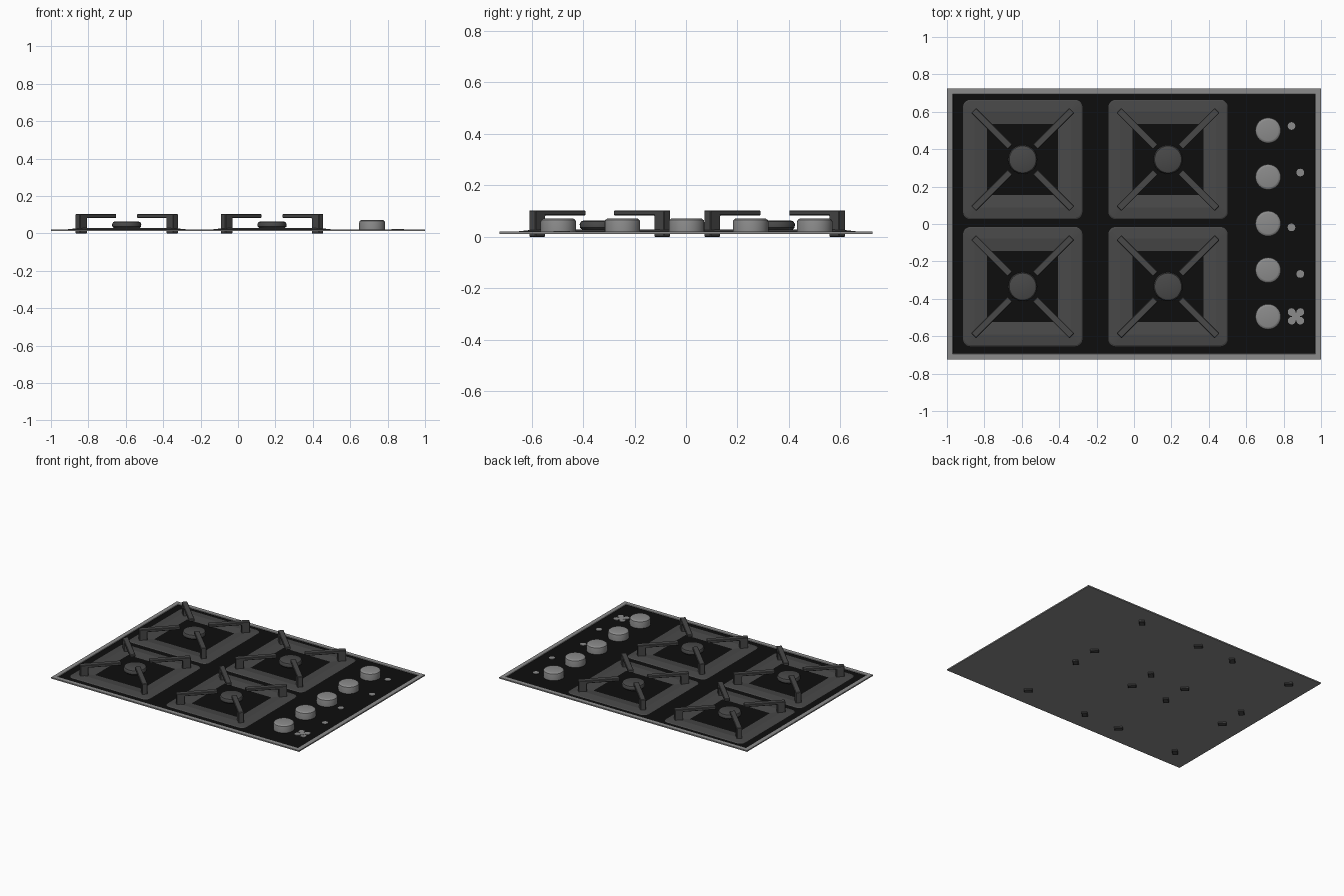
import bpy, bmesh, math
from mathutils import Matrix

cube = bpy.data.objects.get("Cube")
if cube:
    bpy.data.objects.remove(cube, do_unlink=True)


def make_material(name, value):
    mat = bpy.data.materials.new(name)
    mat.use_nodes = True
    color = (value, value, value, 1)
    mat.diffuse_color = color
    mat.node_tree.nodes["Principled BSDF"].inputs["Base Color"].default_value = color
    return mat


steel = make_material("steel grey", 0.26)
iron = make_material("cast iron grey", 0.065)
glass = make_material("black glass", 0.004)


def finish(name, bm, mat, location=(0, 0, 0), smooth=False):
    bmesh.ops.recalc_face_normals(bm, faces=bm.faces)
    mesh = bpy.data.meshes.new(name)
    bm.to_mesh(mesh)
    bm.free()
    mesh.materials.append(mat)
    obj = bpy.data.objects.new(name, mesh)
    obj.location = location
    bpy.context.collection.objects.link(obj)
    if smooth:
        bpy.ops.object.select_all(action='DESELECT')
        obj.select_set(True)
        bpy.context.view_layer.objects.active = obj
        bpy.ops.object.shade_smooth_by_angle(angle=math.radians(35))
    return obj


def loft(bm, rings, close_ends=True):
    """Bridge equal-length rings of points."""
    loops = [[bm.verts.new(p) for p in ring] for ring in rings]
    n = len(loops[0])
    for a, b in zip(loops, loops[1:]):
        for i in range(n):
            j = (i + 1) % n
            bm.faces.new((a[i], a[j], b[j], b[i]))
    if close_ends:
        bm.faces.new(loops[0])
        bm.faces.new(loops[-1])


def circle(radius, z, n, x=0, y=0):
    return [(x + radius * math.cos(math.tau * i / n),
             y + radius * math.sin(math.tau * i / n), z) for i in range(n)]


def rectangle(hx, hy, z):
    return [(-hx, -hy, z), (hx, -hy, z), (hx, hy, z), (-hx, hy, z)]


def rounded_square(half, radius, z, steps=5):
    points = []
    for q in range(4):
        mid = math.pi / 4 + q * math.pi / 2
        cx = math.copysign(half - radius, math.cos(mid))
        cy = math.copysign(half - radius, math.sin(mid))
        for s in range(steps + 1):
            a = (q + s / steps) * math.pi / 2
            points.append((cx + radius * math.cos(a), cy + radius * math.sin(a), z))
    return points


def lathe(name, profile, mat, location, n=32):
    bm = bmesh.new()
    loft(bm, [circle(r, z, n) for r, z in profile])
    return finish(name, bm, mat, location, smooth=True)


# Steel tray with a slim rim, and the black glass top inside it
bm = bmesh.new()
loft(bm, [rectangle(1, 0.725, 0.012), rectangle(1, 0.725, 0.021),
          rectangle(0.97, 0.695, 0.021), rectangle(0.966, 0.691, 0.016)])
finish("steel_tray", bm, steel)
bm = bmesh.new()
loft(bm, [rectangle(0.967, 0.692, 0.015), rectangle(0.967, 0.692, 0.0185)])
finish("glass_top", bm, glass)


def burner_surround(name, location):
    bm = bmesh.new()
    loft(bm, [rounded_square(0.32, 0.04, 0.018), rounded_square(0.313, 0.036, 0.022),
              rounded_square(0.257, 0.012, 0.028), rounded_square(0.19, 0.003, 0.019)],
         close_ends=False)
    finish(name, bm, iron, location)


# Four L-shaped arms pointing at the burner
def pan_support(name, location):
    inner, outer, foot, half = 0.095, 0.371, 0.055, 0.0185
    profile = [(inner, 0.083), (outer - foot, 0.083), (outer - foot, 0),
               (outer, 0), (outer, 0.103), (inner, 0.103)]
    bm = bmesh.new()
    for k in range(4):
        turn = Matrix.Rotation(math.pi / 4 + k * math.pi / 2, 3, 'Z')
        side = [bm.verts.new((r, -half, z)) for r, z in profile]
        face = bm.faces.new(side)
        ext = bmesh.ops.extrude_face_region(bm, geom=[face])["geom"]
        new = [v for v in ext if isinstance(v, bmesh.types.BMVert)]
        bmesh.ops.translate(bm, verts=new, vec=(0, 2 * half, 0))
        bmesh.ops.rotate(bm, verts=side + new, cent=(0, 0, 0), matrix=turn)
    obj = finish(name, bm, iron, location)
    bevel = obj.modifiers.new("soft_edges", 'BEVEL')
    bevel.width = 0.003
    bevel.segments = 1


burner_profile = [(0.05, 0.017), (0.05, 0.028), (0.068, 0.028), (0.077, 0.036),
                  (0.078, 0.05), (0.072, 0.06), (0.062, 0.064)]
for side, x in (("right", -0.595), ("left", 0.182)):
    for end, y in (("front", -0.335), ("back", 0.345)):
        tag = f"{end}_{side}"
        burner_surround(f"burner_surround_{tag}", (x, y, 0))
        pan_support(f"pan_support_{tag}", (x, y, 0))
        lathe(f"burner_cap_{tag}", burner_profile, iron, (x, y, 0))

# Control knobs
knob_profile = [(0.069, 0.017), (0.069, 0.058), (0.067, 0.065),
                (0.059, 0.071), (0.055, 0.072)]
for i in range(5):
    lathe(f"control_knob_{i + 1}", knob_profile, steel, (0.717, 0.5 - 0.249 * i, 0))


# Printed burner markers beside the knobs
def marker(name, x, y, offsets):
    bm = bmesh.new()
    for k, (dx, dy) in enumerate(offsets):
        top = 0.0215 + 0.0002 * k
        loft(bm, [circle(0.021, z, 12, dx, dy) for z in (0.018, top)])
    finish(name, bm, steel, (x, y, 0))


for i in range(4):
    marker(f"marker_dot_{i + 1}", (0.842, 0.889)[i % 2],
           (0.524, 0.275, -0.018, -0.267)[i], [(0, 0)])
d = 0.023
marker("marker_cluster", 0.866, -0.494, [(-d, -d), (d, -d), (d, d), (-d, d), (0, 0)])
